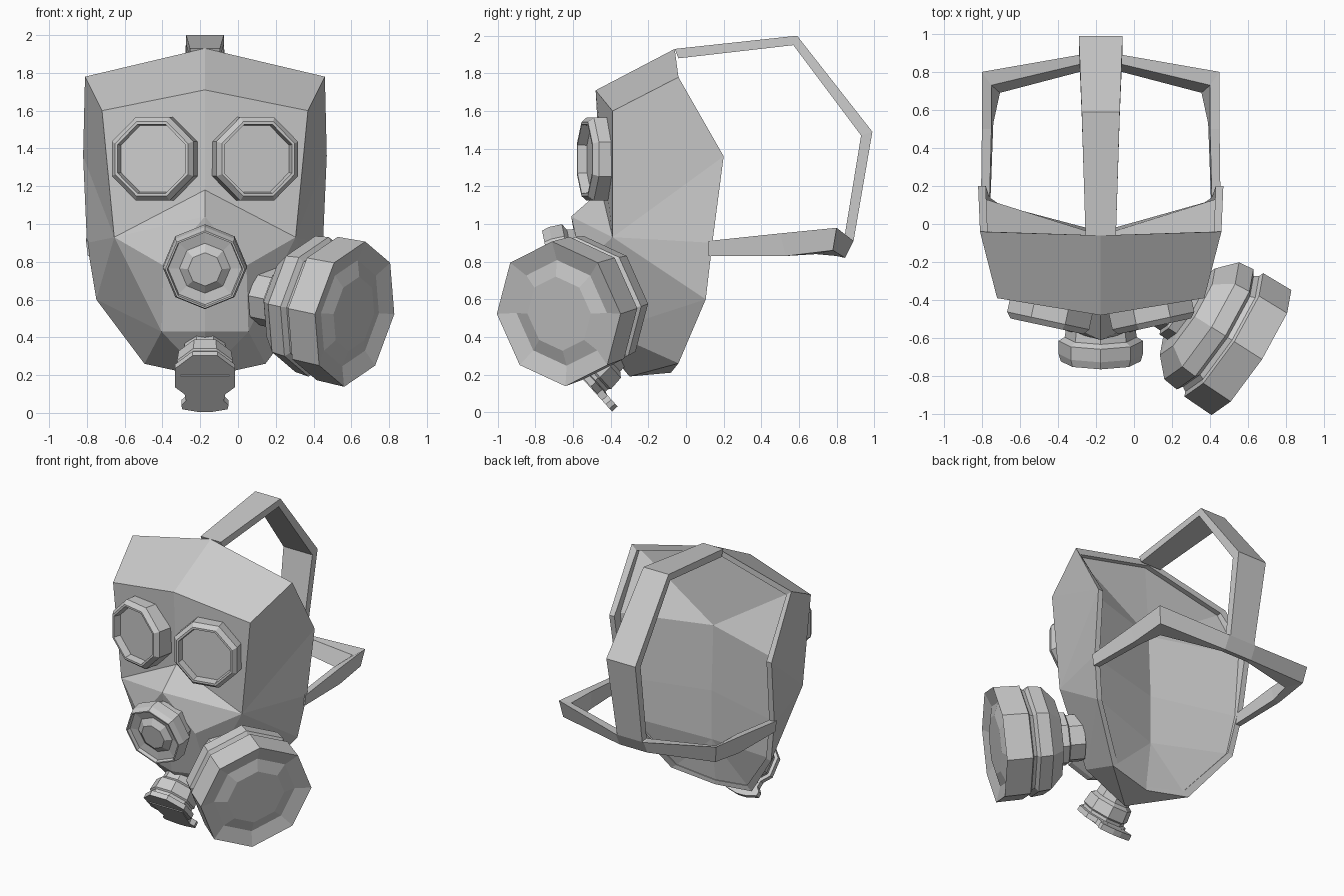
import bpy, bmesh, math
from mathutils import Vector

if "Cube" in bpy.data.objects:
    bpy.data.objects.remove(bpy.data.objects["Cube"])

CX = -0.175  # symmetry plane of the mask


def finish(name, bm):
    bmesh.ops.remove_doubles(bm, verts=bm.verts, dist=1e-4)
    bmesh.ops.recalc_face_normals(bm, faces=bm.faces)
    me = bpy.data.meshes.new(name)
    bm.to_mesh(me)
    bm.free()
    ob = bpy.data.objects.new(name, me)
    bpy.context.collection.objects.link(ob)
    return ob


def lathe(name, profile, origin, axis, roll=0.0, sides=8):
    """Spin (radius, distance) points about an axis, capping both ends."""
    bm = bmesh.new()
    q = Vector(axis).to_track_quat('Z', 'Y')
    rings = []
    for r, t in profile:
        ring = []
        for k in range(sides):
            a = roll + k * 2 * math.pi / sides
            p = Vector((r * math.cos(a), r * math.sin(a), t))
            ring.append(bm.verts.new(Vector(origin) + q @ p))
        rings.append(ring)
    for a, b in zip(rings, rings[1:]):
        for k in range(sides):
            j = (k + 1) % sides
            bm.faces.new((a[k], a[j], b[j], b[k]))
    bm.faces.new(rings[0])
    bm.faces.new(rings[-1])
    return finish(name, bm)


def loft(name, sections):
    """Join four-point cross-sections into a closed strip."""
    bm = bmesh.new()
    rows = [[bm.verts.new(p) for p in s] for s in sections]
    for a, b in zip(rows, rows[1:]):
        for k in range(4):
            j = (k + 1) % 4
            bm.faces.new((a[k], a[j], b[j], b[k]))
    bm.faces.new(rows[0])
    bm.faces.new(rows[-1])
    return finish(name, bm)


# Face shell: half of the faceted mask (R = back rim), mirrored
P = {
    'R0': (0, -.06, 1.93), 'R1': (.635, -.04, 1.78), 'R2': (.645, .20, 1.36),
    'R3': (.625, .14, .90), 'R4': (.575, .105, .60), 'R5': (.32, -.04, .26),
    'R6': (0, -.08, .21), 'F0': (0, -.48, 1.71), 'F1': (.545, -.39, 1.60),
    'F3': (.48, -.39, .93), 'N0': (0, -.45, 1.18), 'N1': (0, -.61, 1.04),
    'M': (.22, -.55, .78), 'L': (.23, -.42, .43), 'C': (0, -.50, .43),
    'B': (0, -.30, .19),
    # shallow liner that closes the back
    'K0': (0, -.06, 1.36), 'K1': (0, -.04, .90), 'K2': (0, -.04, .55),
}
# Inset lip (Q) and sunken liner edge (I) follow the rim
for k, (dz, sink) in enumerate([(-.04, .03), (-.035, .03), (0, .065), (0, .02),
                                (.01, .01), (.03, 0), (.03, 0)]):
    h, y, z = P[f'R{k}']
    h = max(0, h - .04)
    P[f'Q{k}'] = (h, y, z + dz)
    P[f'I{k}'] = (h, y - sink - .005, z + dz * 1.02)
FACES = ["R0 R1 F1 F0", "F0 F1 F3 N0", "R1 R2 F1", "R2 F3 F1", "R2 R3 F3",
         "R3 R4 F3", "N0 F3 N1", "N1 F3 M", "F3 L M", "N1 M L C", "F3 R4 L",
         "L R4 R5", "L R5 B", "C L B", "B R5 R6",
         "I0 I1 K0", "I1 I2 K0", "I2 I3 K1 K0", "I3 I4 K2 K1", "I4 I5 K2",
         "I5 I6 K2"]
for a, b in ("RQ", "QI"):
    FACES += [f"{a}{k} {b}{k} {b}{k+1} {a}{k+1}" for k in range(6)]
bm = bmesh.new()
for s in (1, -1):
    vs = {k: bm.verts.new((CX + s * h, y, z)) for k, (h, y, z) in P.items()}
    for f in FACES:
        bm.faces.new([vs[k] for k in f.split()[::s]])
finish("face_shell", bm)

# Octagonal eyepieces, turned to follow the face
for s, side in ((1, "right"), (-1, "left")):
    lathe("eyepiece_" + side,
          [(.239, -.05), (.239, .055), (.213, .085), (.198, .085), (.190, .035)],
          (CX + s * .265, -.455, 1.345), (s * .21, -.978, 0), math.pi / 8)

# Front breathing valve with a small raised boss
lathe("front_valve",
      [(.17, -.12), (.19, 0), (.222, .02), (.222, .09), (.21, .13),
       (.20, .13), (.195, .105), (.135, .095), (.09, .125)],
      (CX, -.595, .785), (0, -.975, -.20))

# Side filter: neck, seal ring, groove, drum, dished face with raised centre
axis = Vector((.83, -.53, -.17)).normalized()
lathe("side_filter",
      [(.16, -.62), (.16, -.52), (.18, -.51), (.18, -.46), (.27, -.45),
       (.365, -.36), (.375, -.275), (.345, -.255), (.36, -.23), (.385, -.22),
       (.39, -.045), (.285, -.075), (.20, -.05)],
      (.655, -.70, .515), axis)

# Chin outlet: neck, collar and cap
out = Vector((0, -.74, -.67))
centre = Vector((CX, -.55, .185))
lathe("chin_outlet",
      [(.11, -.28), (.12, -.17), (.15, -.15), (.16, -.07), (.15, -.06),
       (.15, -.04), (.172, -.035), (.172, 0)],
      centre, out, math.pi / 8)

# Pull tab on the outlet cap
down = Vector((0, .67, -.74))
sections = []
for d, w in ((-.02, .13), (.16, .10), (.19, .125), (.22, .12), (.24, .03)):
    c = centre + down * d
    sections.append([c + Vector((sx * w, 0, 0)) + out * t
                     for sx, t in ((-1, -.035), (1, -.035), (1, .005), (-1, .005))])
loft("outlet_tab", sections)

# Strap over the head: (outer y, z, inner y, z, half width)
path = [(-.06, 1.93, -.04, 1.88, .08), (.59, 2.0, .57, 1.95, .10),
        (.99, 1.49, .93, 1.47, .115), (.89, .91, .84, .92, .10)]
loft("head_strap", [[(CX - w, y, z), (CX + w, y, z), (CX + w, v, u), (CX - w, v, u)]
                    for y, z, v, u, w in path])

# Neck straps from each cheek round to the back
neck = [
    [(.63, .12, .91), (.62, .12, .83), (.58, .12, .83), (.585, .12, .91)],
    [(.625, .50, .95), (.615, .53, .83), (.565, .53, .83), (.575, .50, .945)],
    [(.625, .80, .98), (.605, .78, .86), (.53, .69, .84), (.575, .73, .95)],
    [(.11, .89, .91), (.11, .845, .82), (.11, .80, .83), (.11, .84, .92)],
    [(0, .89, .91), (0, .845, .82), (0, .80, .83), (0, .84, .92)],
]
for s, side in ((1, "right"), (-1, "left")):
    loft("neck_strap_" + side,
         [[(CX + s * h, y, z) for h, y, z in sec] for sec in neck])
